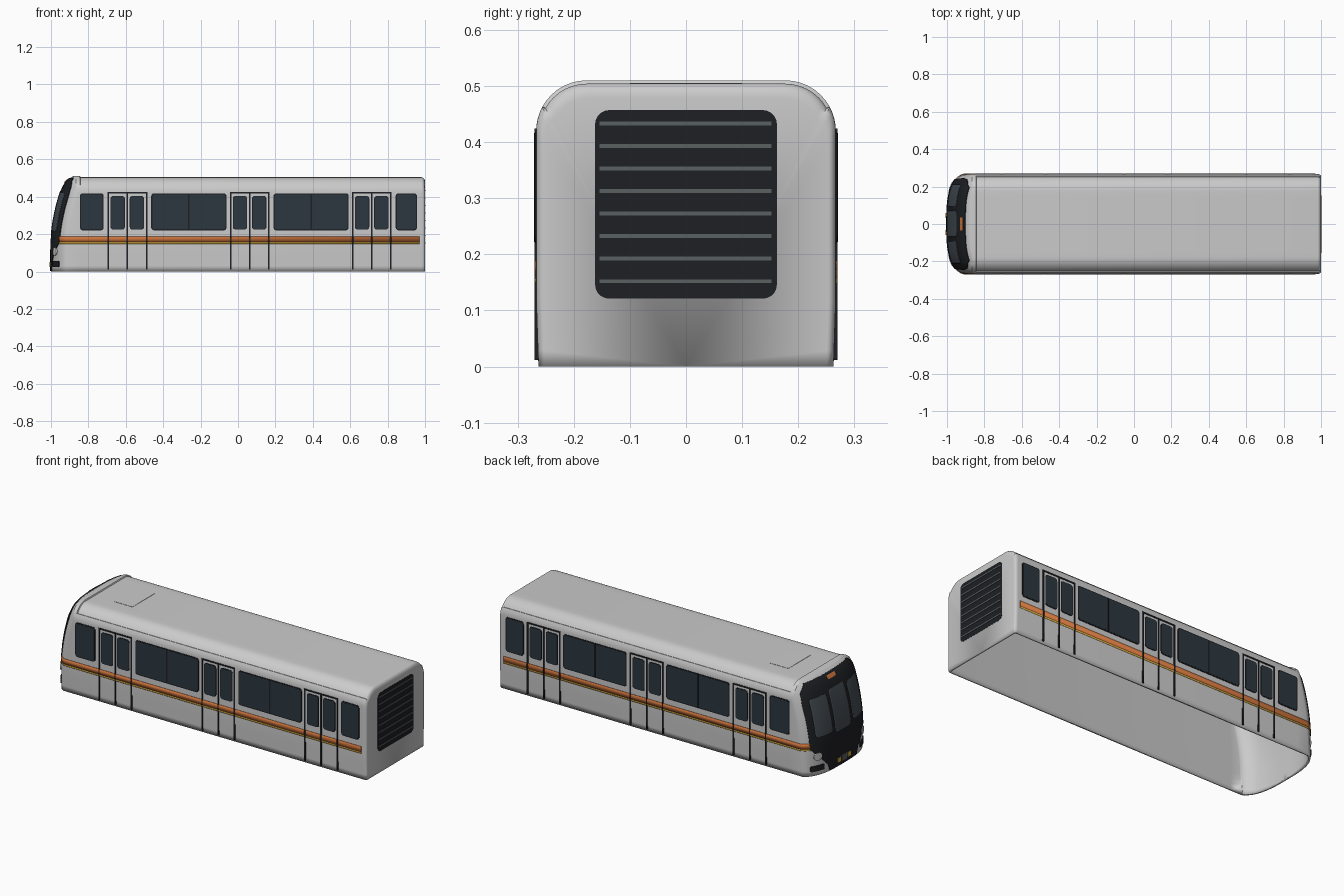
import bpy, bmesh, math

if "Cube" in bpy.data.objects:
    bpy.data.objects.remove(bpy.data.objects["Cube"])

def mat(name, r, g, b):
    m = bpy.data.materials.new(name)
    m.diffuse_color = (r, g, b, 1)
    m.use_nodes = True
    m.node_tree.nodes["Principled BSDF"].inputs["Base Color"].default_value = m.diffuse_color
    return m

BLACK = mat("black", .013, .014, .017)
GLASS = mat("glass", .025, .037, .05)
SCREEN = mat("screen_glass", .06, .075, .09)
ORANGE = mat("orange", .6, .17, .045)
YELLOW = mat("yellow", .65, .4, .05)
SLAT = mat("slat_grey", .1, .115, .12)

def finish(name, bm, material=None, thick=0, offset=-1.0, smooth=True):
    bmesh.ops.remove_doubles(bm, verts=bm.verts, dist=1e-5)
    bmesh.ops.recalc_face_normals(bm, faces=bm.faces)
    me = bpy.data.meshes.new(name)
    bm.to_mesh(me)
    bm.free()
    ob = bpy.data.objects.new(name, me)
    bpy.context.collection.objects.link(ob)
    if material:
        me.materials.append(material)
    if thick:
        s = ob.modifiers.new("thickness", 'SOLIDIFY')
        s.thickness, s.offset = thick, offset
    if smooth:
        bpy.ops.object.select_all(action='DESELECT')
        ob.select_set(True)
        bpy.context.view_layer.objects.active = ob
        bpy.ops.object.shade_smooth_by_angle(angle=math.radians(35))
    return ob

def loft(rows):
    bm = bmesh.new()
    vs = [[bm.verts.new(p) for p in row] for row in rows]
    for a, b in zip(vs, vs[1:]):
        for i in range(len(a) - 1):
            bm.faces.new((a[i], a[i + 1], b[i + 1], b[i]))
    return bm

# Curved nose surface: x as a function of y and z
def nose(y, z):
    plan = .1 * (1 - math.sqrt(max(0, 1 - (abs(y) / .268) ** 3)))
    return -1 + plan + .045 * (max(z - .1, 0) / .3) ** 2 + .035 * (z / .51) ** 20

# Body cross-section, open at the bottom; roof part can be lowered a little
def section(drop=0.0):
    half = [(.263 + .004 * min(1, z / .12), z) for z in [.03 * i for i in range(14)]]
    for a in [0, 7, 14, 21, 28, 29, 36, 45, 54, 63, 72, 81, 90]:
        r = .09 - (drop if a > 28 else 0)
        half.append((.177 + r * math.cos(math.radians(a)), .42 + r * math.sin(math.radians(a))))
    top = half[-1][1]
    half += [(.177 - .0295 * i, top) for i in range(1, 6)]
    return half + [(0, top)] + [(-y, z) for y, z in reversed(half)]

cab, roof = section(), section(.006)
rows = []
N = 22
for i in range(N + 1):
    s = math.sin(math.pi / 2 * i / N)
    rows.append([(nose(y * s, z * s), y * s, z * s) for y, z in cab])
rows.append([(-.845, y, z) for y, z in cab])
rows.append([(-.842, y, z) for y, z in roof])
for i in range(6):
    a = math.pi / 2 * i / 5
    s = 1 - .05 * (1 - math.cos(a))
    rows.append([(.982 + .018 * math.sin(a), y * s, z * s) for y, z in roof])
rows.append([(1, 0, 0)] * len(roof))
finish("body_shell", loft(rows), None, .011)

# Flat plate with rounded corners, extruded from depth w0 to w1
def plate(name, u0, u1, v0, v1, w0, w1, place, material, r=0.0):
    pts = []
    for cu, cv, a0 in ((u1 - r, v1 - r, 0), (u0 + r, v1 - r, 90), (u0 + r, v0 + r, 180), (u1 - r, v0 + r, 270)):
        for k in range(6 if r else 1):
            a = math.radians(a0 + 18 * k)
            pts.append((cu + r * math.cos(a), cv + r * math.sin(a)))
    bm = bmesh.new()
    lo = [bm.verts.new(place(u, v, w0)) for u, v in pts]
    hi = [bm.verts.new(place(u, v, w1)) for u, v in pts]
    bm.faces.new(lo)
    bm.faces.new(hi)
    for i in range(len(pts)):
        j = (i + 1) % len(pts)
        bm.faces.new((lo[i], lo[j], hi[j], hi[i]))
    return finish(name, bm, material, smooth=False)

# Patch lying on the nose, standing out by 'off'
def nose_patch(name, yc, hw, z0, z1, off, material, r=0.01, width=None):
    def rounded(z):
        d = min(z - z0, z1 - z)
        return hw if d >= r else hw - r + math.sqrt(max(0, r * r - (r - d) ** 2))
    f = width or rounded
    rows = []
    for i in range(33):
        z = z0 + (z1 - z0) * (1 - math.cos(math.pi * i / 32)) / 2
        h = f(z)
        ys = [yc + h * math.sin(math.pi / 2 * (k / 10 - 1)) if width else yc + h * (k / 10 - 1) for k in range(21)]
        rows.append([(nose(y, z), y, z) for y in ys])
    return finish(name, loft(rows), material, 2 * off, 0)

# Sides
for side, tag in ((-1, "front"), (1, "back")):
    def on_side(u, v, w):
        return (u, side * w, v)

    def window(name, x0, x1, z0=.22, z1=.418, b=.006):
        plate(name + "_frame_" + tag, x0, x1, z0, z1, .26, .2688, on_side, BLACK, .015)
        plate(name + "_glass_" + tag, x0 + b, x1 - b, z0 + b, z1 - b, .26, .2698, on_side, GLASS, .011)

    window("cab_window", -.845, -.718)
    window("rear_window", .843, .957)
    for x in (-.464, .19):
        window("saloon_window", x, x + .402)
        plate("window_divider_" + tag, x + .197, x + .205, .222, .416, .26, .2705, on_side, BLACK)
    # Double doors: seams, header and leaf windows
    for x in (-.592, .062, .715):
        for dx in (-.102, 0, .103):
            plate("door_seam_" + tag, x + dx - .004, x + dx + .004, .012, .42, .258, .27, on_side, BLACK)
        plate("door_header_" + tag, x - .106, x + .107, .416, .424, .258, .27, on_side, BLACK)
        for x0 in (x - .09, x + .013):
            window("door_window", x0, x0 + .077, .224, .404, .004)
    # Livery stripes wrap round to the nose mask
    path = [(nose(y, .17) - .002, y + .001) for y in (.232, .24, .248, .255, .26, .264, .2665)]
    path += [(-.905, .2685), (.97, .2685)]
    for name, z0, z1, m in (("orange_stripe", .157, .188, ORANGE), ("yellow_stripe", .148, .157, YELLOW)):
        finish(name + "_" + tag, loft([[(x, side * y, z) for x, y in path] for z in (z0, z1)]), m, .002, 0)
    # Nose lights and side windscreen
    nose_patch("windscreen_" + tag, side * .15, .058, .215, .42, .006, SCREEN, .015)
    nose_patch("headlight_" + tag, side * .2, .022, .085, .129, .007, None, .022)
    nose_patch("lower_lamp_" + tag, side * .2, .038, .025, .056, .005, BLACK, .006)
    nose_patch("marker_lamp_" + tag, side * .045, .014, .025, .05, .007, YELLOW, .004)

# Nose mask, centre window and destination light
MASK = [(.004, .12), (.04, .132), (.15, .238), (.4, .243), (.46, .236), (.497, .195)]

def mask_width(z):
    for (a, wa), (b, wb) in zip(MASK, MASK[1:]):
        if z <= b:
            return wa + (wb - wa) * (z - a) / (b - a)
    return MASK[-1][1]

nose_patch("nose_mask", 0, 0, .004, .497, .004, BLACK, width=mask_width)
nose_patch("centre_window", 0, .068, .2, .43, .006, SCREEN, .015)
nose_patch("destination_light", 0, .036, .47, .487, .007, ORANGE, .003)
nose_patch("coupler_cover", 0, .025, .02, .055, .006, SLAT, .004)

# Tail grille with slats
def on_tail(u, v, w):
    return (w, u, v)

plate("tail_grille", -.162, .162, .121, .457, .99, 1.001, on_tail, BLACK, .025)
for i in range(8):
    z = .152 + .0402 * i
    plate("grille_slat", -.154, .152, z - .0035, z + .0035, .995, 1.003, on_tail, SLAT)

# Roof hatch
plate("roof_hatch", -.72, -.6, -.1, .1, .5, .5055, lambda u, v, w: (u, v, w), None)
